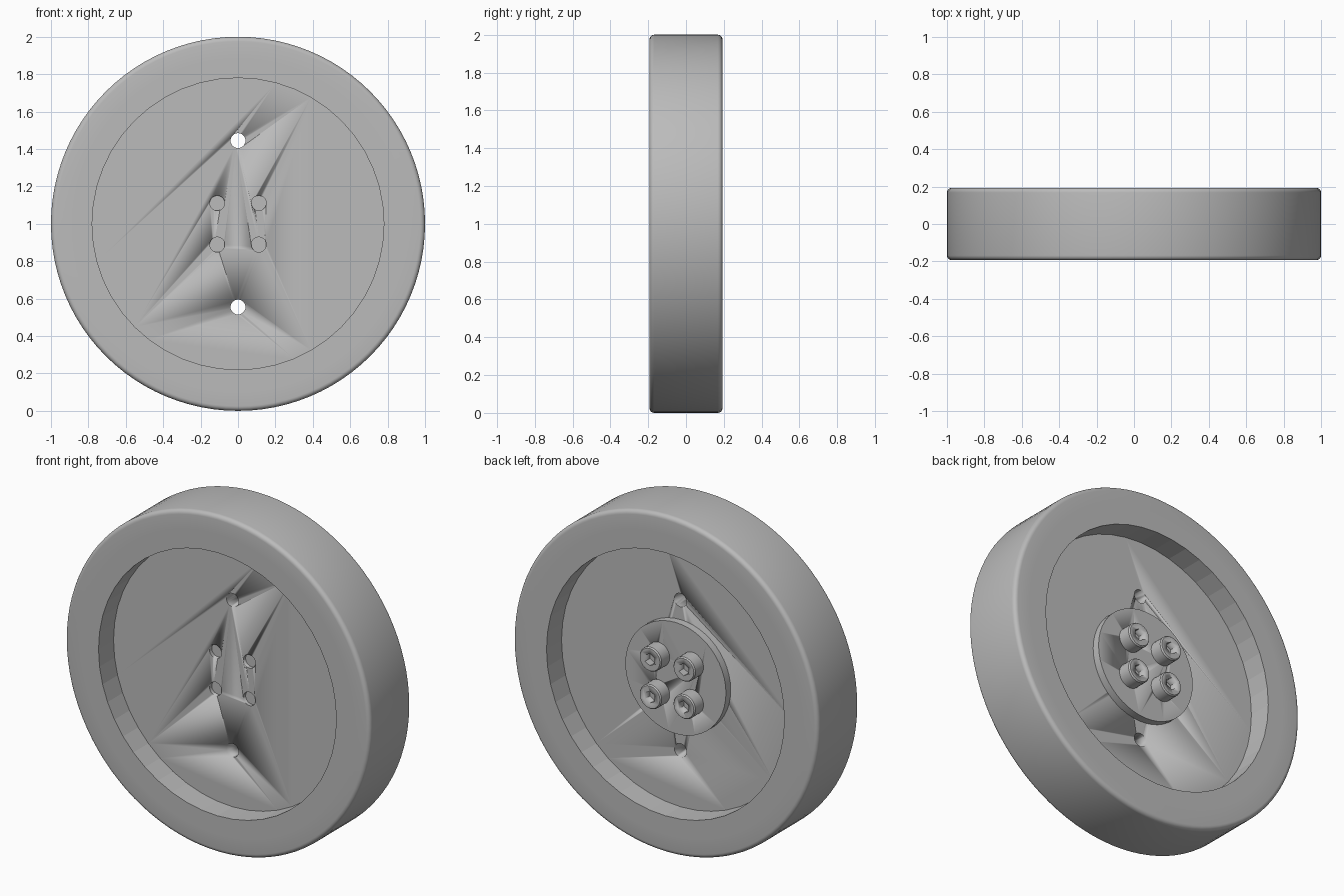
import bpy, bmesh, math

if "Cube" in bpy.data.objects:
    bpy.data.objects.remove(bpy.data.objects["Cube"])

HALF = 0.193          # half the wheel width
CZ = 1.0              # axle height

grey = bpy.data.materials.new("plain grey")
grey.diffuse_color = (0.5, 0.5, 0.5, 1)
grey.use_nodes = True
grey.node_tree.nodes["Principled BSDF"].inputs["Base Color"].default_value = grey.diffuse_color


def lathe(name, profile, sides, x=0, z=CZ, closed=False, phase=0.0, angle=30):
    """Turn (radius, y) points about an axis along y; open profiles get capped ends."""
    bm = bmesh.new()
    rings = []
    for r, y in profile:
        rings.append([bm.verts.new((x + r * math.cos(a), y, z + r * math.sin(a)))
                      for a in (phase + 2 * math.pi * i / sides for i in range(sides))])
    pairs = list(zip(rings, rings[1:]))
    if closed:
        pairs.append((rings[-1], rings[0]))
    else:
        bm.faces.new(rings[0])
        bm.faces.new(rings[-1])
    for a, b in pairs:
        for i in range(sides):
            j = (i + 1) % sides
            bm.faces.new((a[i], a[j], b[j], b[i]))
    bmesh.ops.recalc_face_normals(bm, faces=bm.faces)
    mesh = bpy.data.meshes.new(name)
    bm.to_mesh(mesh)
    bm.free()
    mesh.materials.append(grey)
    obj = bpy.data.objects.new(name, mesh)
    bpy.context.collection.objects.link(obj)
    bpy.ops.object.select_all(action='DESELECT')
    obj.select_set(True)
    bpy.context.view_layer.objects.active = obj
    bpy.ops.object.shade_smooth_by_angle(angle=math.radians(angle))
    return obj


def cut(target, cutter):
    mod = target.modifiers.new("cut", 'BOOLEAN')
    mod.operation = 'DIFFERENCE'
    mod.solver = 'EXACT'
    mod.object = cutter
    cutter.hide_render = True
    cutter.hide_set(True)


# Tyre with rounded outer edges
R = 0.025
arc = [(1 - R + R * math.sin(t), HALF - R + R * math.cos(t))
       for t in (math.pi / 2 * i / 5 for i in range(6))]
tyre = [(0.888, HALF)] + arc + [(r, -y) for r, y in reversed(arc)] + [(0.888, -HALF)]
lathe("tyre", tyre, 96, closed=True)

# Rim and thin web
rim = lathe("rim", [(0.78, -0.052), (0.78, -HALF), (0.89, -HALF),
                    (0.89, HALF), (0.78, HALF), (0.78, 0.052)], 48, angle=5)

# Raised hub plate on the back
hub = lathe("hub_plate", [(0.33, 0.052), (0.33, 0.097)], 48)

# Two through holes in the web
for s in (-1, 1):
    cut(rim, lathe("web_hole_cutter", [(0.04, -0.1), (0.04, 0.1)], 24, z=CZ + s * 0.445))

# Four socket screws: shank ends set back in the front holes, heads on the hub
for sx in (-1, 1):
    for sz in (-1, 1):
        x, z = sx * 0.111, CZ + sz * 0.111
        hole = lathe("screw_hole_cutter", [(0.04, -0.1), (0.04, 0.12)], 24, x, z)
        cut(rim, hole)
        cut(hub, hole)
        screw = lathe("socket_screw", [(0.04, -0.03), (0.04, 0.097), (0.072, 0.097),
                                       (0.072, 0.172), (0.066, 0.18)], 24, x, z)
        cut(screw, lathe("hex_socket_cutter", [(0.036, 0.135), (0.036, 0.25)], 6, x, z,
                         phase=math.pi / 6))
